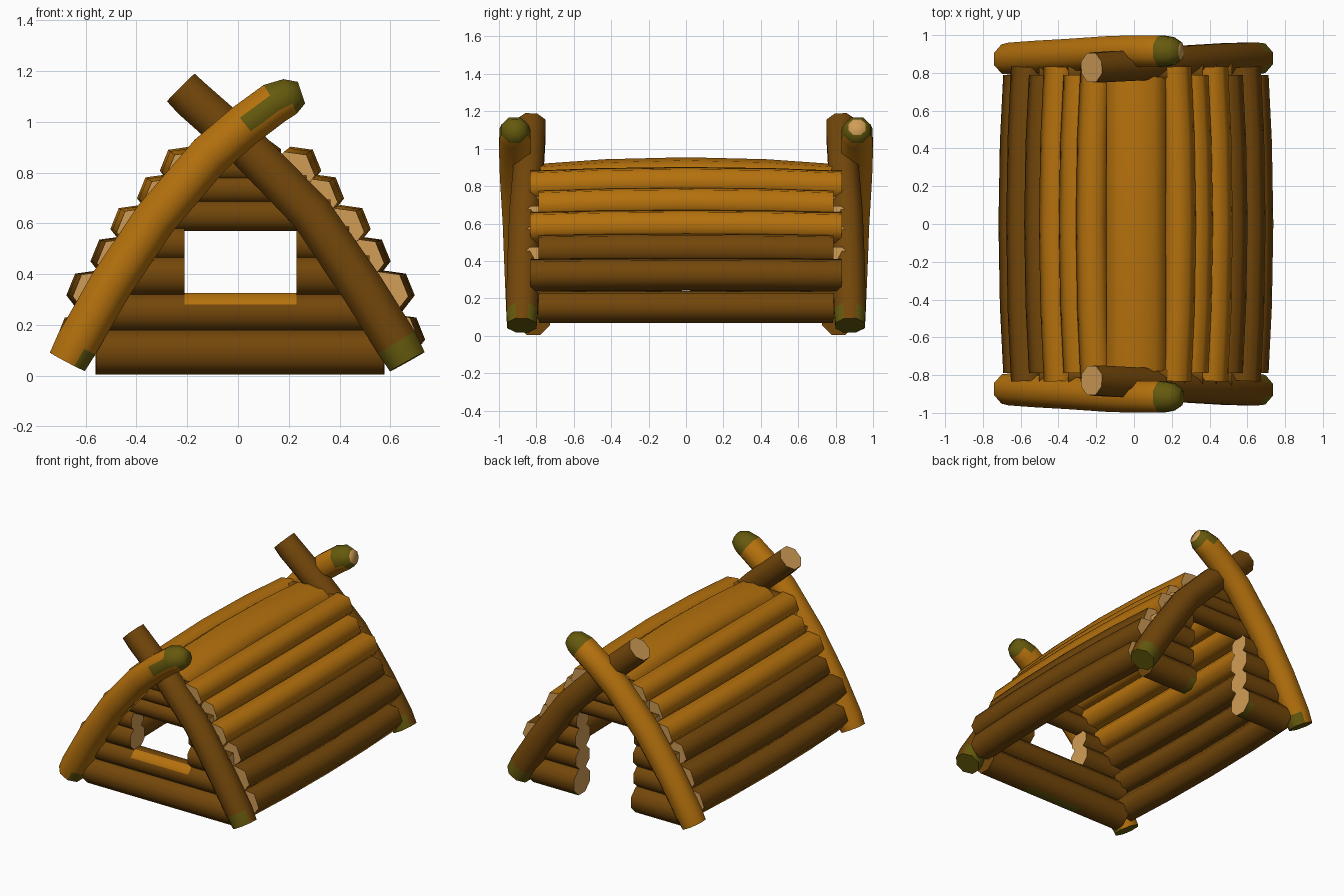
import bpy, bmesh, math
from mathutils import Vector

if "Cube" in bpy.data.objects:
    bpy.data.objects.remove(bpy.data.objects["Cube"])


def material(name, rgb):
    m = bpy.data.materials.new(name)
    m.diffuse_color = (*rgb, 1)
    m.use_nodes = True
    m.node_tree.nodes["Principled BSDF"].inputs["Base Color"].default_value = m.diffuse_color
    return m


MATS = [material("light_bark", (0.46, 0.165, 0.004)),
        material("dark_bark", (0.17, 0.062, 0.003)),
        material("cut_wood_tan", (0.64, 0.34, 0.095)),
        material("moss_green", (0.13, 0.10, 0.004))]
BARK, DARK, TAN, MOSS = 0, 1, 2, 3


def log(name, pts, radii, sides=8, base=BARK, caps=(TAN, TAN), wide=1.0, phase=None, paint=None):
    """Log swept along pts; paint(segment, normal) may return a material index."""
    pts = [Vector(p) for p in pts]
    n = len(pts)
    if phase is None:
        phase = math.pi / sides
    bm = bmesh.new()
    rings = []
    for i, p in enumerate(pts):
        t = (pts[min(i + 1, n - 1)] - pts[max(i - 1, 0)]).normalized()
        ref = Vector((0, 0, 1)) if abs(t.z) < 0.3 else Vector((0, 1, 0))
        u = t.cross(ref).normalized()
        v = u.cross(t).normalized()
        r = radii[i] if isinstance(radii, (list, tuple)) else radii
        r /= math.cos(math.pi / sides)
        ring = []
        for k in range(sides):
            a = 2 * math.pi * k / sides + phase
            ring.append(bm.verts.new(p + u * (r * wide * math.cos(a)) + v * (r * math.sin(a))))
        rings.append(ring)
    strips = []
    for i in range(n - 1):
        for k in range(sides):
            j = (k + 1) % sides
            f = bm.faces.new((rings[i][k], rings[i][j], rings[i + 1][j], rings[i + 1][k]))
            strips.append((i, f))
    for ring, m in ((rings[0], caps[0]), (rings[-1], caps[1])):
        bm.faces.new(ring).material_index = m
    bmesh.ops.recalc_face_normals(bm, faces=bm.faces)
    bm.normal_update()
    for i, f in strips:
        f.material_index = paint(i, f.normal) if paint else base
    me = bpy.data.meshes.new(name)
    bm.to_mesh(me)
    bm.free()
    ob = bpy.data.objects.new(name, me)
    bpy.context.collection.objects.link(ob)
    for m in MATS:
        me.materials.append(m)
    bpy.ops.object.select_all(action='DESELECT')
    ob.select_set(True)
    bpy.context.view_layer.objects.active = ob
    bpy.ops.object.shade_smooth_by_angle(angle=math.radians(65))
    return ob


# Side logs running front to back, bowed outward: (x, z, radius, half length)
ROWS = [(0.61, 0.155, 0.081, 0.785), (0.57, 0.325, 0.08, 0.83), (0.475, 0.455, 0.08, 0.785),
        (0.40, 0.578, 0.077, 0.83), (0.295, 0.695, 0.077, 0.785), (0.205, 0.80, 0.077, 0.83)]
BOW = [(-1, 0), (-0.55, 0.7), (0, 1), (0.55, 0.7), (1, 0)]
for side, word in ((1, "right"), (-1, "left")):
    for i, (x, z, r, h) in enumerate(ROWS):
        pts = [(0.01 + side * (x + 0.025 * b), s * h, z + 0.004 * i * b) for s, b in BOW]
        log(f"{word}_side_log_{i + 1}", pts, r, 6, base=DARK if i < 3 else BARK,
            phase=math.radians(52 if side > 0 else 128))

# Wide ridge log
log("ridge_log", [(0.012, s * 0.775, 0.83 + 0.035 * b) for s, b in BOW], 0.085, 10, wide=1.85)

# End walls: (z, radius, half width); the lower rows stop at the openings
WALL = [(0.0925, 0.088, 0.57), (0.25, 0.075, 0.56), (0.395, 0.079, 0.51), (0.52, 0.068, 0.43),
        (0.632, 0.062, 0.36), (0.735, 0.058, 0.27), (0.82, 0.055, 0.18)]
OPEN_L, OPEN_R = -0.21, 0.23


def front_paint(row):
    # pale sill under the window, moss below the bottom log
    def paint(i, n):
        if row == 1 and i == 1 and n.y < -0.1 and n.z > 0.3:
            return BARK
        if row == 0 and i == 1 and n.z < -0.9:
            return MOSS
        return DARK
    return paint


for y, word, open_rows in ((-0.815, "front", (2, 3)), (0.815, "back", (0, 1, 2, 3))):
    for i, (z, r, w) in enumerate(WALL):
        yy = y if i == 0 else y * 0.985
        outer_end = DARK if i == 0 else TAN
        if i in open_rows:
            for a, b, tag in ((-w, OPEN_L, "left"), (w, OPEN_R, "right")):
                step = 0.05 if b < 0 else -0.05
                log(f"{word}_wall_log_{i + 1}_{tag}", [(a + 0.008, yy, z), (b - step, yy, z), (b, yy, z)], r,
                    caps=(outer_end, TAN),
                    paint=lambda s, n, i=i: MOSS if i == 0 and s == 1 and n.z < -0.1 else DARK)
        else:
            xs = (-w + 0.01, OPEN_L, OPEN_R, w + 0.005) if w > 0.3 else (-w, w)
            log(f"{word}_wall_log_{i + 1}", [(x, yy, z) for x in xs], r, base=DARK,
                caps=(outer_end, outer_end), paint=front_paint(i) if word == "front" else None)


def outer_paint(front):
    # mossy foot and tip, with a moss streak along the front pole
    def paint(i, n):
        if i == 7 or (i == 6 and n.z > -0.3) or (i == 0 and n.z < -0.4):
            return MOSS
        return MOSS if front and i == 5 and n.y < -0.9 else BARK
    return paint


# Crossed poles at both ends
for s, word in ((1, "front"), (-1, "back")):
    outer = [(-0.672, -0.873, 0.055), (-0.635, -0.876, 0.125), (-0.50, -0.885, 0.36),
             (-0.325, -0.895, 0.62), (-0.11, -0.91, 0.87), (0.03, -0.915, 0.99), (0.145, -0.915, 1.075),
             (0.205, -0.915, 1.10), (0.25, -0.915, 1.115)]
    log(f"{word}_outer_pole", [(x, s * y, z) for x, y, z in outer],
        [0.078, 0.084, 0.085, 0.085, 0.085, 0.084, 0.083, 0.073, 0.045], 8,
        caps=(MOSS, MOSS if s == 1 else TAN), paint=outer_paint(s == 1))
    inner = [(0.667, -0.878, 0.055), (0.625, -0.876, 0.13), (0.49, -0.872, 0.345),
             (0.288, -0.862, 0.64), (0.035, -0.842, 0.90), (-0.18, -0.83, 1.09), (-0.225, -0.828, 1.135)]
    log(f"{word}_inner_pole", [(x, s * y, z) for x, y, z in inner],
        [0.078, 0.085, 0.085, 0.083, 0.081, 0.08, 0.077], 8,
        caps=(MOSS, TAN),
        paint=lambda i, n: MOSS if (i == 0 and n.z < 0.35) else DARK)
